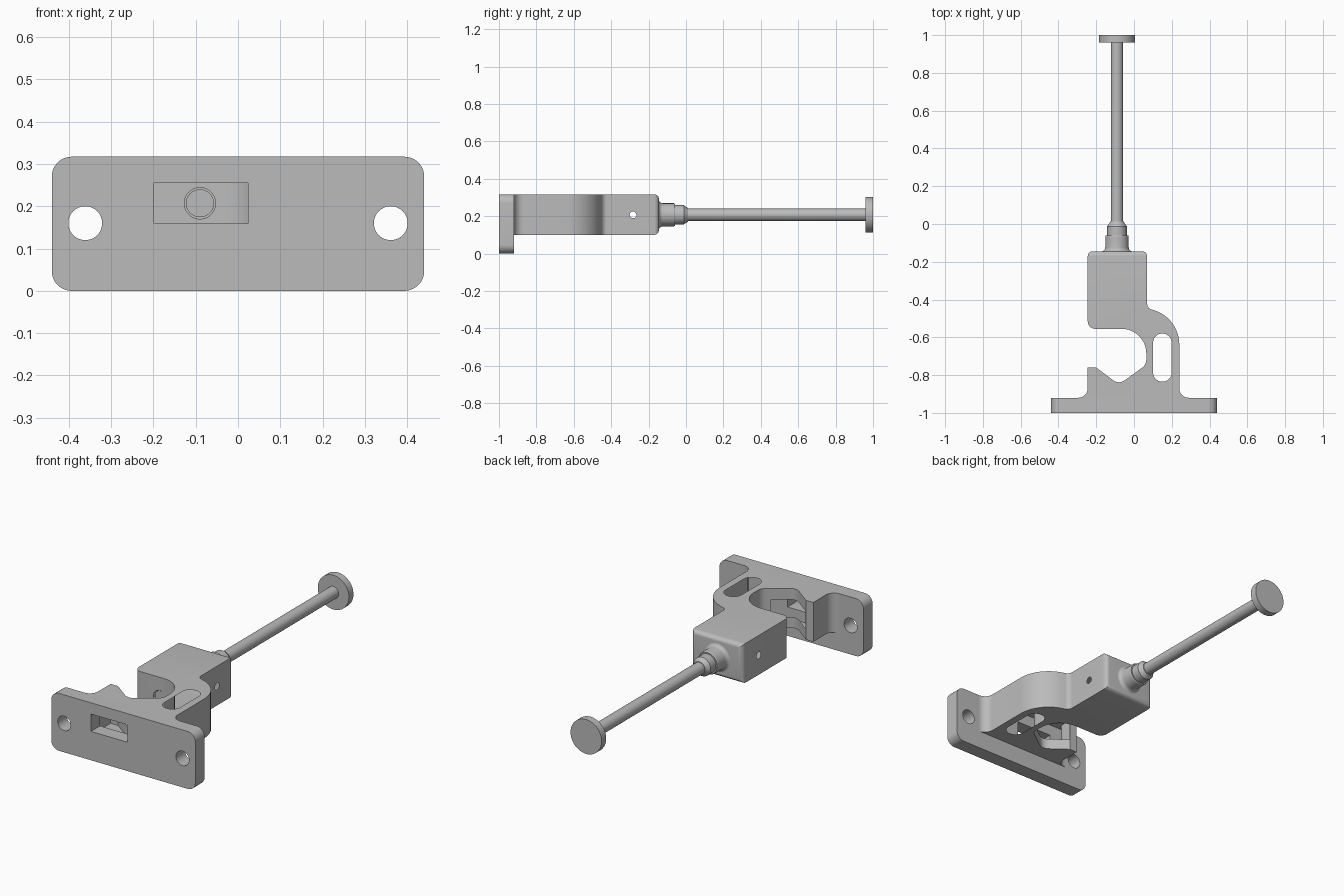
import bpy, bmesh, math
from mathutils import Vector, Matrix

if "Cube" in bpy.data.objects:
    bpy.data.objects.remove(bpy.data.objects["Cube"], do_unlink=True)

grey = bpy.data.materials.new("plain grey")
grey.use_nodes = True
grey.diffuse_color = (0.5, 0.5, 0.5, 1)
grey.node_tree.nodes["Principled BSDF"].inputs["Base Color"].default_value = (0.5, 0.5, 0.5, 1)

ALONG_Y = Matrix.Rotation(math.radians(90), 4, "X")    # local z becomes -y
AXIS_X, AXIS_Z = -0.09, 0.207                          # plunger axis
TOP, UNDER = 0.317, 0.1                                # bracket heights


def make_object(name, bm):
    bmesh.ops.recalc_face_normals(bm, faces=bm.faces)
    mesh = bpy.data.meshes.new(name)
    bm.to_mesh(mesh)
    bm.free()
    mesh.materials.append(grey)
    obj = bpy.data.objects.new(name, mesh)
    bpy.context.collection.objects.link(obj)
    return obj


def fillet(corners, steps=12):
    """Turn (x, y, radius) corners into an outline with rounded corners."""
    out = []
    for i, (x, y, r) in enumerate(corners):
        p = Vector((x, y))
        if r == 0:
            out.append(p)
            continue
        a = (Vector(corners[i - 1][:2]) - p).normalized()
        b = (Vector(corners[(i + 1) % len(corners)][:2]) - p).normalized()
        half = a.angle(b) / 2
        centre = p + (a + b).normalized() * r / math.sin(half)
        start = p + a * r / math.tan(half) - centre
        end = p + b * r / math.tan(half) - centre
        sweep = start.angle(end)
        for k in range(steps + 1):
            t = k / steps
            out.append(centre + (start * math.sin((1 - t) * sweep)
                                 + end * math.sin(t * sweep)) / math.sin(sweep))
    return out


def prism(name, corners, low, high, matrix=Matrix(), bevel_y=None):
    bm = bmesh.new()
    face = bm.faces.new([bm.verts.new((p.x, p.y, low)) for p in fillet(corners)])
    top = bmesh.ops.extrude_face_region(bm, geom=[face], use_keep_orig=True)["geom"]
    moved = [v for v in top if isinstance(v, bmesh.types.BMVert)]
    bmesh.ops.translate(bm, verts=moved, vec=(0, 0, high - low))
    if bevel_y is not None:
        edges = [e for e in bm.edges if all(abs(v.co.y - bevel_y) < 1e-4 for v in e.verts)]
        bmesh.ops.bevel(bm, geom=edges, offset=0.025, segments=6, profile=0.5, affect="EDGES")
    bmesh.ops.transform(bm, matrix=matrix, verts=bm.verts)
    return make_object(name, bm)


def box(name, x0, x1, y0, y1, z0, z1):
    return prism(name, [(x0, y0, 0), (x1, y0, 0), (x1, y1, 0), (x0, y1, 0)], z0, z1)


def cylinder(name, radius, length, centre, axis):
    bm = bmesh.new()
    turn = Vector((0, 0, 1)).rotation_difference(Vector(axis)).to_matrix().to_4x4()
    bmesh.ops.create_cone(bm, cap_ends=True, segments=48, radius1=radius, radius2=radius,
                          depth=length, matrix=Matrix.Translation(centre) @ turn)
    return make_object(name, bm)


def lathe(name, profile):
    """Revolve (radius, y) points about the plunger axis."""
    bm = bmesh.new()
    verts = [bm.verts.new((AXIS_X + r, y, AXIS_Z)) for r, y in profile]
    edges = [bm.edges.new(pair) for pair in zip(verts, verts[1:])]
    bmesh.ops.spin(bm, geom=verts + edges, cent=(AXIS_X, 0, AXIS_Z), axis=(0, 1, 0),
                   angle=math.tau, steps=48)
    bmesh.ops.remove_doubles(bm, verts=bm.verts, dist=1e-5)
    return make_object(name, bm)


def cut(obj, cutters):
    bpy.context.view_layer.objects.active = obj
    for cutter in cutters:
        mod = obj.modifiers.new("cut", "BOOLEAN")
        mod.operation, mod.solver, mod.object = "DIFFERENCE", "EXACT", cutter
        bpy.ops.object.modifier_apply(modifier=mod.name)


# Mounting plate
W, R = 0.44, 0.047
plate = prism("mounting_plate", [(-W, 0, R), (W, 0, R), (W, TOP, R), (-W, TOP, R)],
              0.92, 1.0, ALONG_Y)

# Hooked bracket with a V seat, round throat and square head
bracket = prism("hook_bracket", [
    (-0.31, -0.92, 0), (-0.245, -0.92, 0.05), (-0.245, -0.76, 0), (-0.2, -0.76, 0),
    (-0.08, -0.85, 0.05), (0.065, -0.745, 0.05), (0.065, -0.555, 0.13),
    (-0.245, -0.555, 0.04), (-0.245, -0.145, 0), (0.07, -0.145, 0),
    (0.07, -0.445, 0.03), (0.24, -0.5, 0.19), (0.24, -0.92, 0.05), (0.3, -0.92, 0)],
    UNDER, TOP, bevel_y=-0.145)

# Stepped collar behind the head, with a flared root
root = [(0.062 + 0.022 * (1 - math.sin(a)), -0.146 + 0.022 * (1 - math.cos(a)))
        for a in (math.radians(15 * k) for k in range(7))]
collar = lathe("collar", [(0, -0.15), (0.084, -0.15)] + root + [
    (0.062, -0.065), (0.059, -0.06), (0.052, -0.06), (0.052, -0.012),
    (0.048, -0.008), (0.036, 0.012), (0, 0.012)])

# Plunger rod and end knob
rod = lathe("plunger_rod", [(0, -0.55), (0.033, -0.55), (0.033, 0.97), (0, 0.97)])
knob = lathe("end_knob", [(0, 0.96), (0.095, 0.96), (0.095, 1.0), (0, 1.0)])

# Cutters
screw_holes = [cylinder("screw_hole_cutter", 0.04, 0.3, (s * 0.361, -0.96, 0.16), (0, 1, 0))
               for s in (-1, 1)]
window = box("window_cutter", -0.198, 0.024, -1.1, -0.65, 0.159, 0.255)
bore = cylinder("bore_cutter", 0.037, 0.44, (AXIS_X, -0.38, AXIS_Z), (0, 1, 0))
pin_hole = cylinder("pin_hole_cutter", 0.018, 1, (0, -0.283, AXIS_Z), (1, 0, 0))
slot_shape = [(0.101, -0.835, 0.0485), (0.199, -0.835, 0.0485),
              (0.199, -0.58, 0.0485), (0.101, -0.58, 0.0485)]
slots = [prism("slot_cutter", slot_shape, a, b)
         for a, b in ((TOP - 0.06, TOP + 0.1), (UNDER - 0.1, UNDER + 0.06))]

cut(plate, screw_holes + [window])
cut(bracket, [window, bore, pin_hole] + slots)
cut(rod, [pin_hole])
for helper in screw_holes + slots + [window, bore, pin_hole]:
    bpy.data.objects.remove(helper, do_unlink=True)

# Smooth shading with sharp edges kept
bpy.ops.object.select_all(action="DESELECT")
for obj in (plate, bracket, collar, rod, knob):
    obj.select_set(True)
bpy.context.view_layer.objects.active = bracket
bpy.ops.object.shade_smooth_by_angle(angle=math.radians(30))
